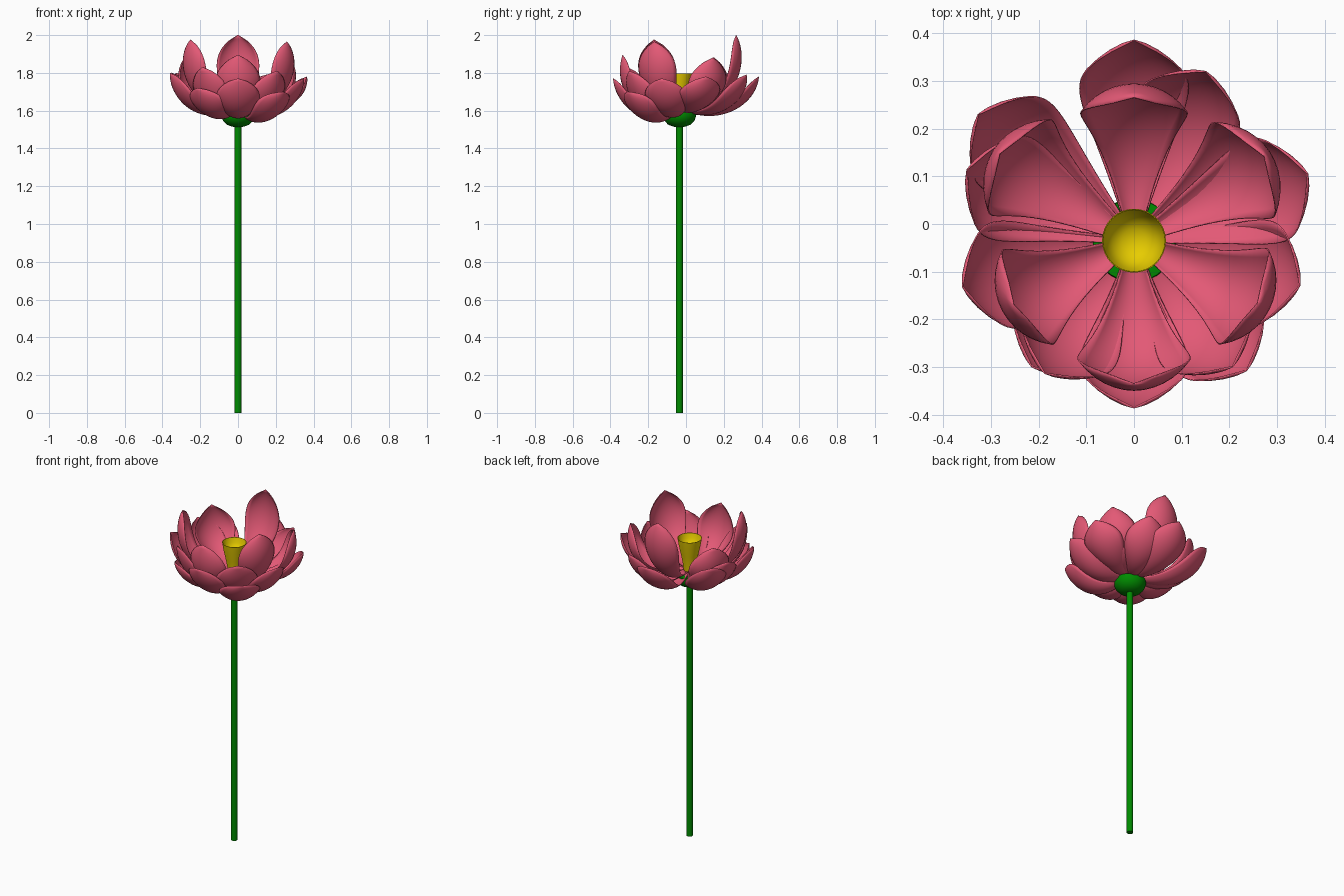
import bpy
import bmesh
from math import sin, cos, pi, radians
from mathutils import Vector

cube = bpy.data.objects.get("Cube")
if cube:
    bpy.data.objects.remove(cube, do_unlink=True)

CENTRE_Y = -0.035


def material(name, rgb):
    mat = bpy.data.materials.new(name)
    mat.use_nodes = True
    colour = (*rgb, 1.0)
    mat.diffuse_color = colour
    mat.node_tree.nodes["Principled BSDF"].inputs["Base Color"].default_value = colour
    return mat


PINK = material("petal pink", (0.77, 0.1, 0.18))
GREEN = material("stem green", (0.0, 0.26, 0.0))
YELLOW = material("centre yellow", (0.82, 0.62, 0.0))


def finish(name, bm, mat, angle=50):
    bmesh.ops.remove_doubles(bm, verts=bm.verts, dist=0.0002)
    bmesh.ops.recalc_face_normals(bm, faces=bm.faces)
    mesh = bpy.data.meshes.new(name)
    bm.to_mesh(mesh)
    bm.free()
    mesh.materials.append(mat)
    obj = bpy.data.objects.new(name, mesh)
    bpy.context.collection.objects.link(obj)
    obj.location.y = CENTRE_Y
    bpy.ops.object.select_all(action="DESELECT")
    obj.select_set(True)
    bpy.context.view_layer.objects.active = obj
    bpy.ops.object.shade_smooth_by_angle(angle=radians(angle))
    return obj


def grid_faces(bm, rows):
    for a, b in zip(rows, rows[1:]):
        for i in range(len(a) - 1):
            bm.faces.new((a[i], a[i + 1], b[i + 1], b[i]))


def lathe(name, profile, mat, sides=32):
    bm = bmesh.new()
    rows = [[bm.verts.new((r * cos(2 * pi * i / sides), r * sin(2 * pi * i / sides), z))
             for i in range(sides + 1)] for r, z in profile]
    grid_faces(bm, rows)
    return finish(name, bm, mat)


def petal(name, angle, tip_r, tip_z, dip, half, reach, bulge, lift, cup, steps=24, across=12):
    """Cupped petal swept along a curve from the flower's heart to its tip."""
    base_z = 1.605
    p = [Vector((0.02, base_z)),
         Vector((tip_r * reach, base_z - dip)),
         Vector((tip_r * bulge, base_z + (tip_z - base_z) * lift)),
         Vector((tip_r, tip_z))]
    out = Vector((cos(radians(angle)), sin(radians(angle)), 0))
    side = Vector((-out.y, out.x, 0))
    bm = bmesh.new()
    rows = []
    for k in range(steps + 1):
        t = k / steps
        s = 1 - t
        mid = p[0] * s**3 + p[1] * 3 * s * s * t + p[2] * 3 * s * t * t + p[3] * t**3
        tan = (p[1] - p[0]) * s * s + (p[2] - p[1]) * 2 * s * t + (p[3] - p[2]) * t * t
        tan.normalize()
        width = half * 1.92 * t * (1 - t**3)**0.7 + 0.014 * s + 0.001
        row = []
        for j in range(across + 1):
            a = cup * (2 * j / across - 1)
            depth = width * (1 - cos(a)) / sin(cup)
            r, z = mid.x - tan.y * depth, mid.y + tan.x * depth
            row.append(bm.verts.new(out * r + side * (width * sin(a) / sin(cup))
                                    + Vector((0, 0, z))))
        rows.append(row)
    grid_faces(bm, rows)
    obj = finish(name, bm, PINK)
    solid = obj.modifiers.new("thickness", "SOLIDIFY")
    solid.thickness = 0.003
    solid.offset = 0


# Stem, receptacle and open seed cup
lathe("stem", [(0, 0), (0.018, 0), (0.018, 1.53), (0, 1.53)], GREEN, 20)
lathe("receptacle", [(0, 1.513), (0.03, 1.515), (0.06, 1.526), (0.08, 1.548),
                     (0.089, 1.573), (0.086, 1.59), (0.06, 1.593), (0, 1.585)], GREEN)
lathe("seed_cup", [(0, 1.585), (0.032, 1.585), (0.037, 1.64), (0.048, 1.7), (0.06, 1.755),
                   (0.067, 1.798), (0.065, 1.798), (0.058, 1.768), (0.045, 1.745),
                   (0.025, 1.731), (0, 1.727)], YELLOW)

# Petals: angle, tip radius, tip height, dip near the base
inner = [(90, 0.30, 2.0, 0.03), (-152, 0.285, 1.975, 0.03), (-27, 0.29, 1.965, 0.03)]
middle = [(-90, 0.30, 1.895, 0.05), (33, 0.325, 1.88, 0.05), (147, 0.335, 1.88, 0.05)]
outer = [(90, 0.42, 1.78, 0.09), (67, 0.385, 1.79, 0.08), (21, 0.39, 1.78, 0.05),
         (-15, 0.36, 1.77, 0.11), (-52, 0.335, 1.81, 0.09), (-90, 0.35, 1.77, 0.12),
         (-124, 0.335, 1.83, 0.09), (-165, 0.372, 1.80, 0.09), (157, 0.38, 1.80, 0.07),
         (141, 0.42, 1.80, 0.08)]
lower = [(-49, 0.36, 1.70, 0.16), (-129, 0.34, 1.72, 0.12)]

# Shared shape of each ring: half width, reach, bulge, lift, cup
rings = {
    "inner": (inner, (0.106, 0.93, 1.28, 0.62, 0.95)),
    "middle": (middle, (0.112, 0.85, 1.17, 0.45, 0.95)),
    "outer": (outer, (0.108, 0.5, 0.97, 0.14, 0.85)),
    "lower": (lower, (0.106, 0.5, 0.97, 0.05, 0.85)),
}
for ring, (specs, shape) in rings.items():
    for i, spec in enumerate(specs):
        petal(f"{ring}_petal_{i + 1}", *spec, *shape)
